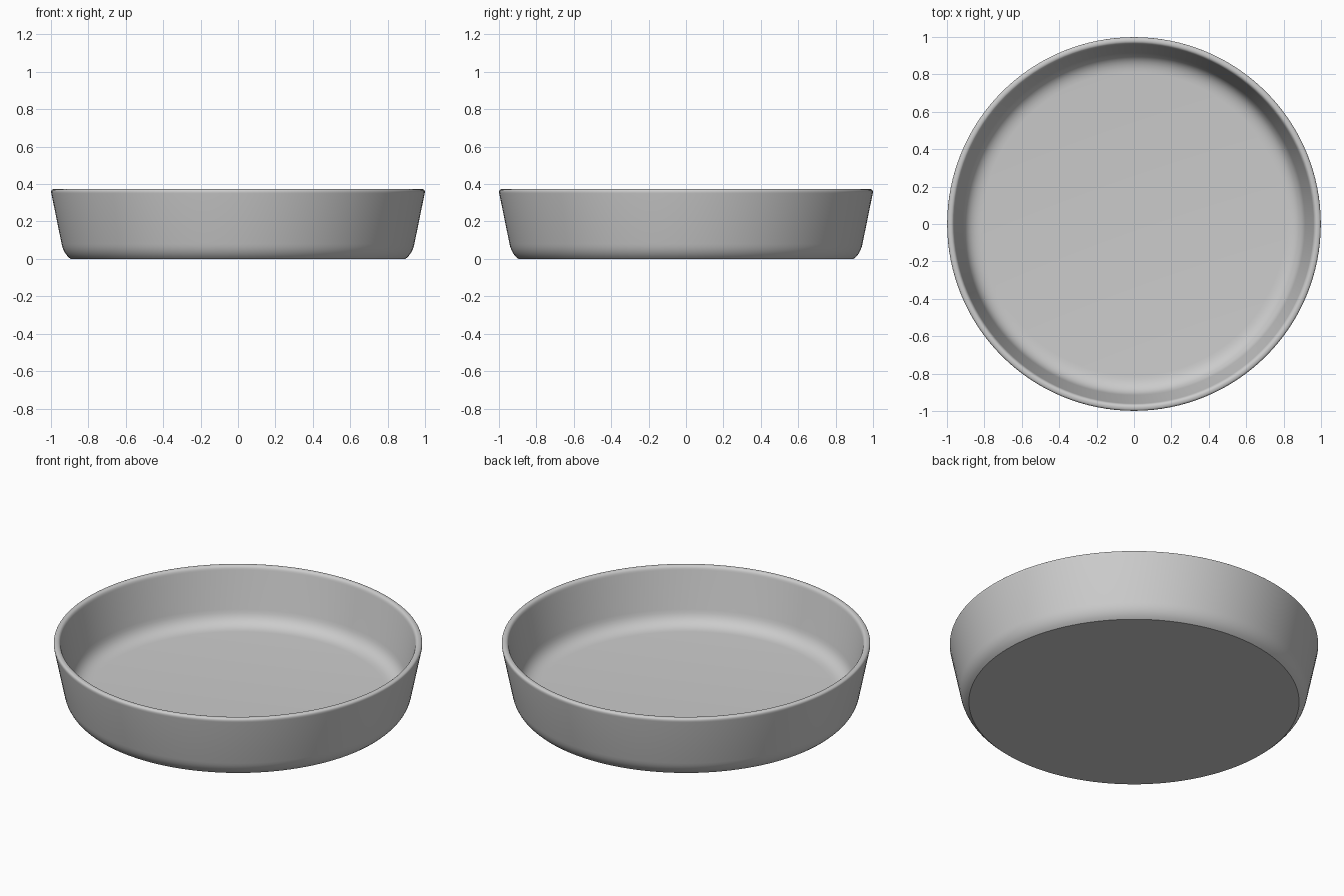
import bpy
import bmesh
import math

cube = bpy.data.objects.get("Cube")
if cube:
    bpy.data.objects.remove(cube, do_unlink=True)

SIDES = 128

# Plain grey glaze
mat = bpy.data.materials.new("light_grey")
mat.use_nodes = True
colour = (0.6, 0.6, 0.6, 1)
mat.diffuse_color = colour
mat.node_tree.nodes["Principled BSDF"].inputs["Base Color"].default_value = colour


def bend(start, corner, end, steps=6):
    """Rounded corner from start to end, pulled towards corner."""
    points = []
    for i in range(steps + 1):
        t = i / steps
        points.append(tuple((1 - t) ** 2 * a + 2 * t * (1 - t) * b + t * t * c
                            for a, b, c in zip(start, corner, end)))
    return points


# Cross-section (radius, height): underside, outer wall, rim, inner wall, floor
profile = [(0, 0), (0.895, 0)]
profile += bend((0.9, 0.004), (0.933, 0.03), (0.943, 0.08))
profile += bend((0.998, 0.35), (1.003, 0.373), (0.982, 0.373))
profile += bend((0.98, 0.373), (0.964, 0.373), (0.96, 0.35))
profile += bend((0.915, 0.135), (0.9, 0.052), (0.81, 0.05), 8)
profile += [(0, 0.05)]

# Lathe the dish around its axis
bm = bmesh.new()
verts = [bm.verts.new((r, 0, z)) for r, z in profile]
edges = [bm.edges.new(pair) for pair in zip(verts, verts[1:])]
bmesh.ops.spin(bm, geom=verts + edges, cent=(0, 0, 0), axis=(0, 0, 1),
               angle=math.tau, steps=SIDES, use_duplicate=False)
bmesh.ops.remove_doubles(bm, verts=bm.verts, dist=0.0001)
bmesh.ops.recalc_face_normals(bm, faces=bm.faces)
mesh = bpy.data.meshes.new("round_dish")
bm.to_mesh(mesh)
bm.free()
mesh.materials.append(mat)
dish = bpy.data.objects.new("round_dish", mesh)
bpy.context.collection.objects.link(dish)

# Smooth walls with a crisp base edge
bpy.context.view_layer.objects.active = dish
dish.select_set(True)
bpy.ops.object.shade_smooth_by_angle(angle=math.radians(30))
